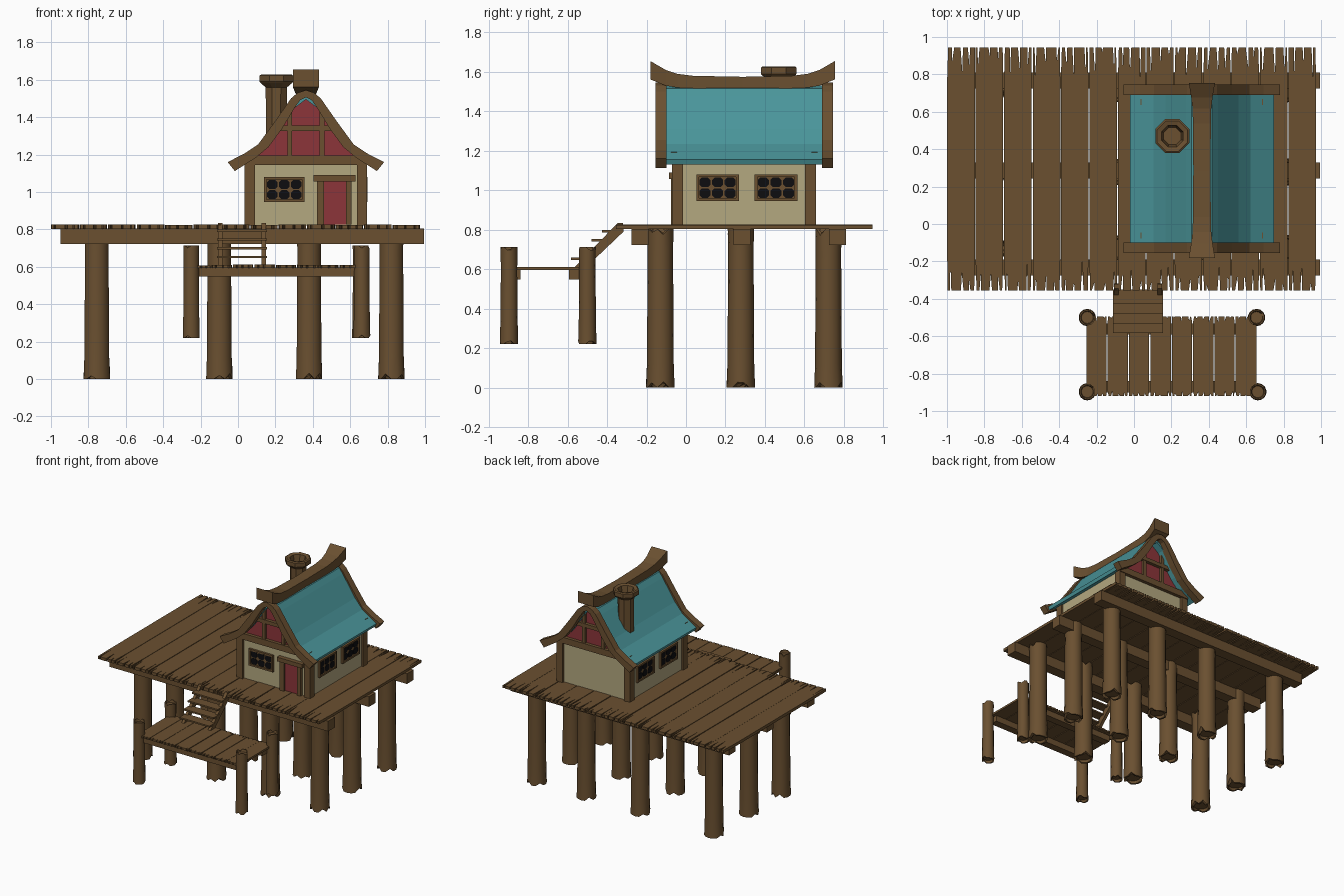
import bpy, bmesh, math, random
from mathutils import Vector

if "Cube" in bpy.data.objects:
    bpy.data.objects.remove(bpy.data.objects["Cube"])

rng = random.Random(4)

def material(name, rgb):
    m = bpy.data.materials.new(name)
    m.diffuse_color = (*rgb, 1)
    m.use_nodes = True
    m.node_tree.nodes["Principled BSDF"].inputs["Base Color"].default_value = m.diffuse_color
    return m

WOOD = material("brown wood", (0.145, 0.080, 0.030))
TEAL = material("teal roof", (0.069, 0.305, 0.328))
RED = material("dark red", (0.262, 0.036, 0.042))
PLASTER = material("beige plaster", (0.456, 0.392, 0.216))
GLASS = material("black glass", (0.004, 0.004, 0.005))

def finish(name, bm, mat, smooth=False):
    bmesh.ops.recalc_face_normals(bm, faces=bm.faces)
    me = bpy.data.meshes.new(name)
    bm.to_mesh(me)
    bm.free()
    me.materials.append(mat)
    ob = bpy.data.objects.new(name, me)
    bpy.context.collection.objects.link(ob)
    if smooth:
        bpy.ops.object.select_all(action='DESELECT')
        ob.select_set(True)
        bpy.context.view_layer.objects.active = ob
        bpy.ops.object.shade_smooth_by_angle(angle=math.radians(40))
    return ob

def add_prism(bm, pts, axis, a, b):
    """Extrude a 2D outline along an axis from a to b."""
    place = {'x': lambda u, v: (a, u, v), 'y': lambda u, v: (u, a, v), 'z': lambda u, v: (u, v, a)}[axis]
    f = bm.faces.new([bm.verts.new(place(u, v)) for u, v in pts])
    out = bmesh.ops.extrude_face_region(bm, geom=[f])
    d = Vector([(b - a) * (axis == k) for k in 'xyz'])
    bmesh.ops.translate(bm, vec=d, verts=[g for g in out['geom'] if isinstance(g, bmesh.types.BMVert)])

def prism(name, pts, axis, a, b, mat):
    bm = bmesh.new()
    add_prism(bm, pts, axis, a, b)
    return finish(name, bm, mat)

def box(name, x0, x1, y0, y1, z0, z1, mat=WOOD):
    return prism(name, [(x0, y0), (x1, y0), (x1, y1), (x0, y1)], 'z', z0, z1, mat)

def lathe(name, profile, n, loc, mat=WOOD, smooth=False, crack=0):
    """Spin (radius, z) points; crack pulls some rim points inward to split the ends."""
    bm = bmesh.new()
    rings = []
    for r, z in profile:
        rings.append([bm.verts.new((loc[0] + r * math.cos(2 * math.pi * (i + .5) / n),
                                    loc[1] + r * math.sin(2 * math.pi * (i + .5) / n), z)) for i in range(n)])
    for lo, hi in zip(rings, rings[1:]):
        for i in range(n):
            j = (i + 1) % n
            bm.faces.new((lo[i], lo[j], hi[j], hi[i]))
    bm.faces.new(rings[0])
    bm.faces.new(rings[-1])
    if crack:
        zmid = (profile[0][1] + profile[-1][1]) / 2
        for i in range(0, n, 4):
            k = (i + rng.randrange(3)) % n
            for ring in rings[1:3] + rings[-3:-1]:
                ring[k].co.z += crack * rng.uniform(.5, 1) * (1 if ring[k].co.z < zmid else -1)
    return finish(name, bm, mat, smooth)

def log_post(name, x, y, z0, z1, r):
    prof = [(r * .75, z0 + .02), (r * .82, z0), (r * 1.03, z0), (r * .97, z0 + .12),
            (r * .92, z1 - .12), (r * .95, z1), (r * .78, z1), (r * .7, z1 - .02)]
    lathe(name, prof, 14, (x, y), smooth=True, crack=r * .45)

def plank_floor(name, x0, x1, count, y0, y1, z0, z1, notches, depth):
    """Row of planks along y with split, ragged ends."""
    bm = bmesh.new()
    w = (x1 - x0) / count
    for i in range(count):
        a, b = x0 + i * w + rng.uniform(.001, .003), x0 + (i + 1) * w - rng.uniform(.001, .004)
        pts = []
        for y, s in ((y0, 1), (y1, -1)):
            slot = (b - a) / notches
            row = [(a + rng.uniform(0, .006), y)]
            for k in range(notches):
                c = a + (k + rng.uniform(.3, .7)) * slot
                h = rng.uniform(.03, .11) * slot + .002
                row += [(c - h, y), (c + rng.uniform(-h, h), y + s * depth * rng.uniform(.2, 1)), (c + h, y)]
            row.append((b - rng.uniform(0, .006), y))
            mid = [(b, y0 + depth), (b, y1 - depth)] if s > 0 else [(a, y1 - depth), (a, y0 + depth)]
            pts += (row if s > 0 else row[::-1]) + mid
        add_prism(bm, pts, 'z', z0, z1 - rng.uniform(0, .004))
    finish(name, bm, WOOD)

# main deck: planks, beams, stilts
plank_floor("deck_planks", -1.0, 0.975, 13, -0.355, 0.945, 0.803, 0.828, 3, 0.16)
for i, y in enumerate((-0.232, 0.285, 0.768)):
    box(f"deck_beam_{i}", -0.95, 0.995, y - .043, y + .043, 0.722, 0.804)
for x in (-0.755, -0.10, 0.38, 0.82):
    for y in (-0.13, 0.278, 0.722):
        log_post("deck_stilt", x, y, 0, 0.803, 0.07)

# lower landing
plank_floor("landing_planks", -0.257, 0.655, 8, -0.92, -0.495, 0.595, 0.612, 3, 0.03)
for y in (-0.87, -0.562):
    box("landing_beam", -0.21, 0.63, y - .03, y + .03, 0.547, 0.597)
for x, y in ((-0.25, -0.5), (0.655, -0.5), (-0.25, -0.897), (0.662, -0.897)):
    log_post("landing_post", x, y, 0.22, 0.713, 0.045)

# stairs
for x in (-0.095, 0.138):
    prism("stair_stringer", [(-0.345, 0.835), (-0.32, 0.835), (-0.317, 0.79), (-0.52, 0.597), (-0.575, 0.60)],
          'x', x - .012, x + .012, WOOD)
for i in range(4):
    y, z = -0.385 - i * .052, 0.793 - i * .047
    box(f"stair_tread_{i}", -0.112, 0.155, y - .042, y + .036, z - .006, z + .006)

# house body
CX, CY = 0.363, 0.295
def mirrored(half):
    return [(CX - o, z) for o, z in reversed(half) if o > 0] + [(CX + o, z) for o, z in half]

box("house_walls", 0.052, 0.674, -0.05, 0.64, 0.82, 1.165, PLASTER)
prism("gable_walls", mirrored([(0, 1.51), (.065, 1.46), (.19, 1.28), (.30, 1.19), (.30, 1.155)]),
      'y', -0.051, 0.641, RED)
for sx in (-1, 1):
    for sy in (-1, 1):
        x, y = CX + sx * .30, CY + sy * .337
        box("corner_post", x - .027, x + .027, y - .028, y + .028, 0.82, 1.17)

# gable timbers, front and back
for s in (-1, 1):
    y0, y1 = sorted((CY + s * .34, CY + s * .372))
    box("gable_sill", CX - .327, CX + .327, y0, y1, 1.145, 1.195)
    box("gable_rail", CX - .16, CX + .16, y0, y1, 1.325, 1.355)
    for t in (-1, 1):
        x = CX + t * .086
        box("gable_stud", x - .013, x + .013, y0 + .004, y1 - .004, 1.19, 1.44)

# roof shell, barge boards, ridge
prism("roof", mirrored([(0, 1.53), (.055, 1.515), (.085, 1.475), (.195, 1.31), (.26, 1.235), (.385, 1.155)])
      + mirrored([(0, 1.495), (.06, 1.45), (.185, 1.27), (.25, 1.2), (.375, 1.13)])[::-1],
      'y', -0.11, 0.70, TEAL)
outer = [(0, 1.545), (.045, 1.53), (.08, 1.50), (.16, 1.385), (.255, 1.255), (.33, 1.205), (.418, 1.16)]
inner = [(0, 1.507), (.03, 1.492), (.06, 1.45), (.13, 1.335), (.2, 1.24), (.27, 1.182), (.38, 1.112)]
for y in (-0.155, 0.69):
    prism("barge_board", mirrored(outer) + mirrored(inner)[::-1], 'y', y, y + .055, WOOD)

bm = bmesh.new()
half = [(.0, .046, 1.515, 1.575), (.25, .048, 1.517, 1.58), (.33, .05, 1.52, 1.59),
        (.39, .057, 1.53, 1.61), (.468, .07, 1.562, 1.655)]   # distance, half width, bottom, top
stations = [(-d, *r) for d, *r in reversed(half[1:])] + half
rings = [[bm.verts.new((CX + u * w, CY - .008 + d, z)) for u, z in ((-1, b), (1, b), (1, t), (-1, t))]
         for d, w, b, t in stations]
for p, q in zip(rings, rings[1:]):
    for i in range(4):
        bm.faces.new((p[i], p[(i + 1) % 4], q[(i + 1) % 4], q[i]))
bm.faces.new(rings[0])
bm.faces.new(rings[-1])
finish("ridge_beam", bm, WOOD)

# chimney
lathe("chimney", [(.058, 1.22), (.062, 1.56), (.09, 1.582), (.098, 1.59), (.098, 1.622),
                  (.088, 1.628), (.062, 1.622), (.05, 1.56)], 8, (0.205, 0.47))

# windows: frame bars, backing plate, six chamfered panes
def window(axis, c, face, out):
    W, H, zc = .108, .067, 1.013
    def rect(u0, u1, z0, z1, name, depth, mat, ch=0):
        pts = ([(u0 + ch, z0), (u1 - ch, z0), (u1, z0 + ch), (u1, z1 - ch), (u1 - ch, z1), (u0 + ch, z1),
                (u0, z1 - ch), (u0, z0 + ch)] if ch else [(u0, z0), (u1, z0), (u1, z1), (u0, z1)])
        prism(name, pts, axis, face - out * .004, face + out * depth, mat)
    rect(c - W, c + W, zc - H, zc + H, "window_back", .006, WOOD)
    for s in (-1, 1):
        u, z = c + s * (W - .007), zc + s * (H - .007)
        rect(u - .007, u + .007, zc - H, zc + H, "window_jamb", .018, WOOD)
        rect(c - W, c + W, z - .007, z + .007, "window_rail", .017, WOOD)
        for k in (-1, 0, 1):
            u, z = c + k * .064, zc + s * .0275
            rect(u - .028, u + .028, z - .0245, z + .0245, "window_pane", .009, GLASS, .013)

window('y', 0.247, -0.05, -1)
for y in (0.16, 0.456):
    window('x', y, 0.674, 1)
    window('x', y, 0.052, -1)

# door
box("door", 0.455, 0.582, -0.058, -0.04, 0.825, 1.06, RED)
box("door_jamb_left", 0.423, 0.46, -0.075, -0.04, 0.825, 1.06)
box("door_jamb_right", 0.578, 0.608, -0.075, -0.04, 0.825, 1.06)
box("door_lintel", 0.405, 0.628, -0.085, -0.04, 1.057, 1.09)
